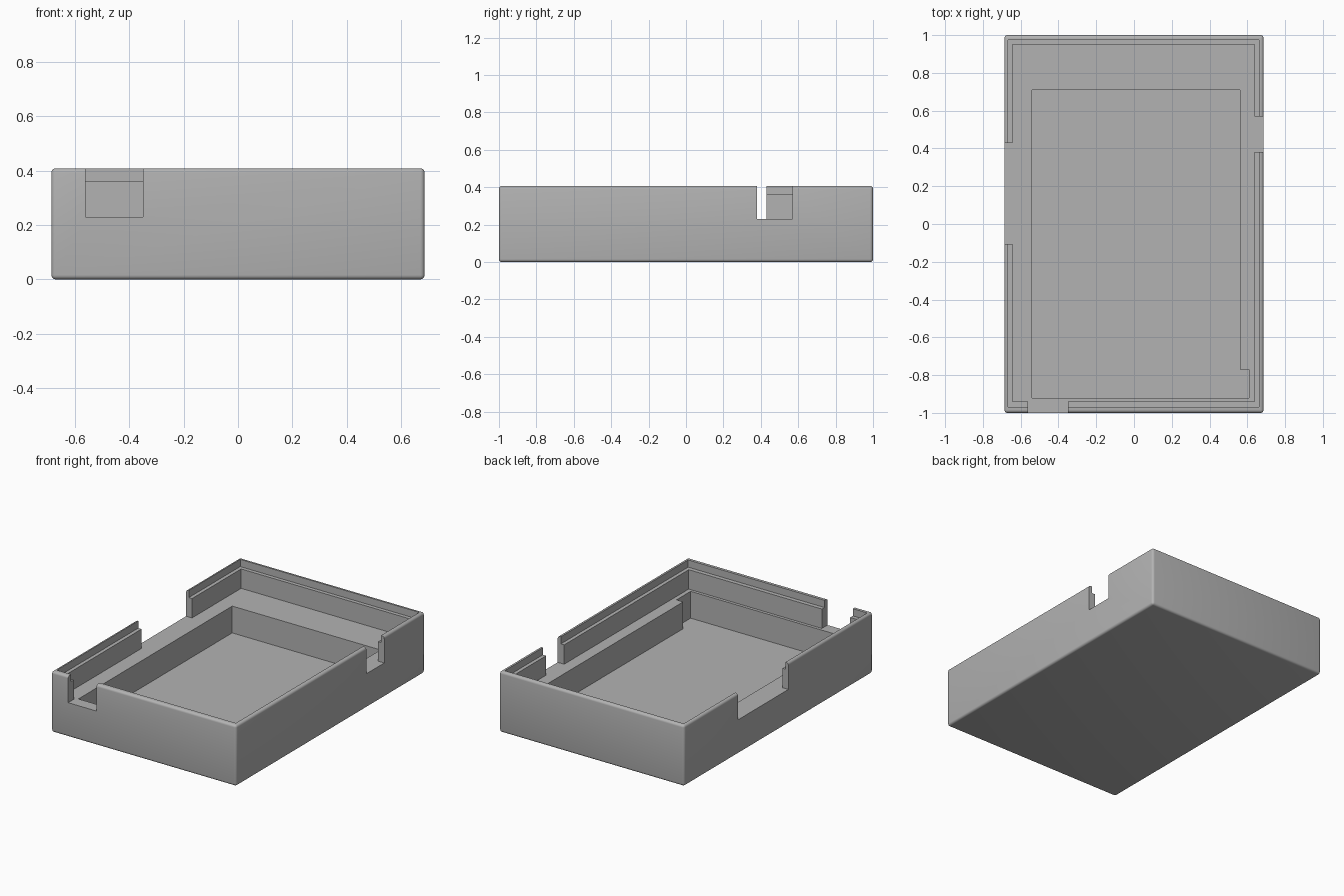
import bpy
import bmesh
import math

old = bpy.data.objects.get("Cube")
if old:
    bpy.data.objects.remove(old, do_unlink=True)

grey = bpy.data.materials.new("plain grey")
grey.use_nodes = True
colour = (0.45, 0.45, 0.45, 1)
grey.diffuse_color = colour
grey.node_tree.nodes["Principled BSDF"].inputs["Base Color"].default_value = colour


def prism(name, outline, bottom, top):
    """Extrude a counter-clockwise outline from bottom to top."""
    bm = bmesh.new()
    face = bm.faces.new([bm.verts.new((x, y, bottom)) for x, y in outline])
    side = bmesh.ops.extrude_face_region(bm, geom=[face])["geom"]
    raised = [v for v in side if isinstance(v, bmesh.types.BMVert)]
    bmesh.ops.translate(bm, verts=raised, vec=(0, 0, top - bottom))
    bmesh.ops.recalc_face_normals(bm, faces=bm.faces)
    mesh = bpy.data.meshes.new(name)
    bm.to_mesh(mesh)
    bm.free()
    mesh.materials.append(grey)
    obj = bpy.data.objects.new(name, mesh)
    bpy.context.collection.objects.link(obj)
    return obj


def rect(x0, x1, y0, y1):
    return [(x0, y0), (x1, y0), (x1, y1), (x0, y1)]


def apply_modifier(obj, mod):
    bpy.context.view_layer.objects.active = obj
    bpy.ops.object.modifier_apply(modifier=mod.name)


def cut(obj, name, outline, bottom, top):
    cutter = prism(name, outline, bottom, top)
    cutter.hide_render = True
    mod = obj.modifiers.new(name, "BOOLEAN")
    mod.operation = "DIFFERENCE"
    mod.solver = "EXACT"
    mod.object = cutter
    apply_modifier(obj, mod)
    bpy.data.objects.remove(cutter, do_unlink=True)


HEIGHT, SHELF, LIP, FLOOR, ABOVE = 0.408, 0.23, 0.36, 0.05, 0.6

# Rounded outer block
case = prism("case_bottom", rect(-0.686, 0.686, -1, 1), 0, HEIGHT)
bevel = case.modifiers.new("rounded edges", "BEVEL")
bevel.width = 0.016
bevel.segments = 4
apply_modifier(case, bevel)

# Main cavity, stepped rim and deep pocket with a side recess
cut(case, "cavity", rect(-0.642, 0.638, -0.94, 0.95), SHELF, ABOVE)
cut(case, "rim_step", rect(-0.666, 0.662, -0.968, 0.975), LIP, ABOVE)
pocket = [(-0.54, -0.92), (0.61, -0.92), (0.61, -0.77),
          (0.56, -0.77), (0.56, 0.71), (-0.54, 0.71)]
cut(case, "pocket", pocket, FLOOR, 0.3)

# Wall openings, level with the shelf
cut(case, "front_opening", rect(-0.56, -0.35, -1.1, -0.93), SHELF, ABOVE)
cut(case, "right_opening", rect(-0.8, -0.6, -0.105, 0.43), SHELF, ABOVE)
cut(case, "left_opening", rect(0.6, 0.8, 0.38, 0.57), SHELF, ABOVE)

# Merge leftover coplanar pieces
bm = bmesh.new()
bm.from_mesh(case.data)
bmesh.ops.remove_doubles(bm, verts=bm.verts, dist=0.0001)
bmesh.ops.dissolve_limit(bm, angle_limit=math.radians(0.5),
                         verts=bm.verts, edges=bm.edges)
bm.to_mesh(case.data)
bm.free()

bpy.ops.object.select_all(action="DESELECT")
case.select_set(True)
bpy.context.view_layer.objects.active = case
bpy.ops.object.shade_smooth_by_angle(angle=math.radians(30))
